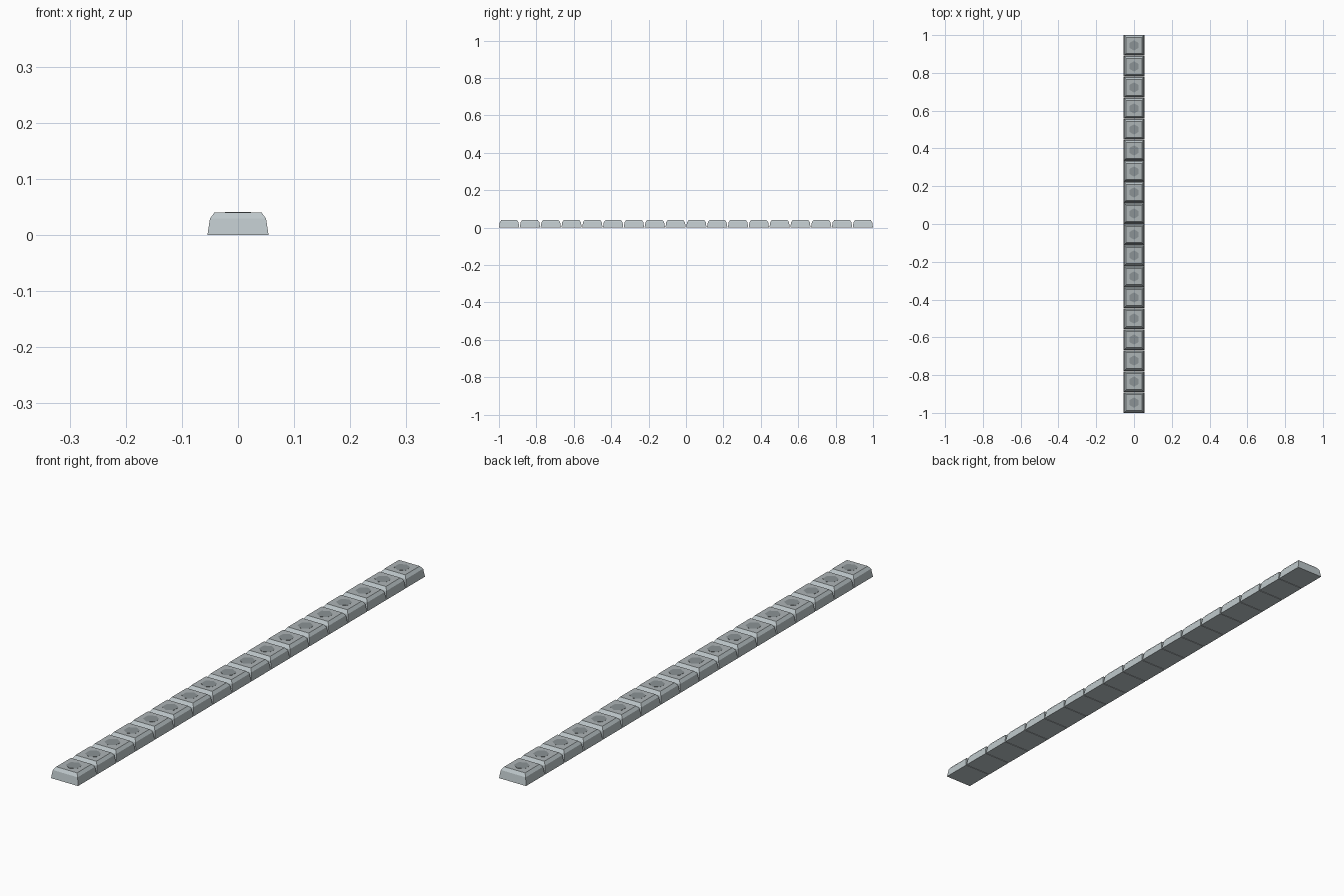
import bpy, bmesh, math

if "Cube" in bpy.data.objects:
    bpy.data.objects.remove(bpy.data.objects["Cube"])

COUNT = 18
HALF = 0.0545
PITCH = (2 - 2 * HALF) / (COUNT - 1)


def material(name, rgb):
    m = bpy.data.materials.new(name)
    m.diffuse_color = (*rgb, 1)
    m.use_nodes = True
    m.node_tree.nodes["Principled BSDF"].inputs["Base Color"].default_value = m.diffuse_color
    return m


stone = material("pale grey", (0.52, 0.58, 0.60))
panel = material("mid grey", (0.42, 0.46, 0.47))
dark = material("dark grey", (0.26, 0.29, 0.30))


def make_mesh(name, rings, mats, rule):
    """Loft closed rings from bottom to top, cap both ends, colour by height and radius."""
    me = bpy.data.meshes.new(name)
    bm = bmesh.new()
    loops = [[bm.verts.new(p) for p in r] for r in rings]
    n = len(loops[0])
    for a, b in zip(loops, loops[1:]):
        for i in range(n):
            j = (i + 1) % n
            bm.faces.new((a[i], a[j], b[j], b[i]))
    bm.faces.new(loops[0][::-1])
    bm.faces.new(loops[-1])
    for f in bm.faces:
        f.material_index = rule(f)
    bm.to_mesh(me)
    bm.free()
    for m in mats:
        me.materials.append(m)
    return me


def square(h, z):
    return [(-h, -h, z), (h, -h, z), (h, h, z), (-h, h, z)]


def hexagon(r, z):
    return [(r * math.cos(math.radians(60 * i + 30)), r * math.sin(math.radians(60 * i + 30)), z)
            for i in range(6)]


# Tapered block with chamfered rim and inset top panel
block = make_mesh("block", [square(HALF, 0), square(0.05, 0.029), square(0.042, 0.04), square(0.034, 0.04)],
                  [stone, panel],
                  lambda f: int(f.normal.z > 0.99 or f.calc_center_median().z > 0.0399))
# Flat hexagonal stud plate
stud = make_mesh("stud", [hexagon(0.027, 0.0385), hexagon(0.027, 0.0405)], [dark], lambda f: 0)

for i in range(COUNT):
    y = -1 + HALF + i * PITCH
    for name, me in (("block", block), ("stud", stud)):
        ob = bpy.data.objects.new(f"{name}_{i + 1}", me)
        ob.location.y = y
        bpy.context.collection.objects.link(ob)
